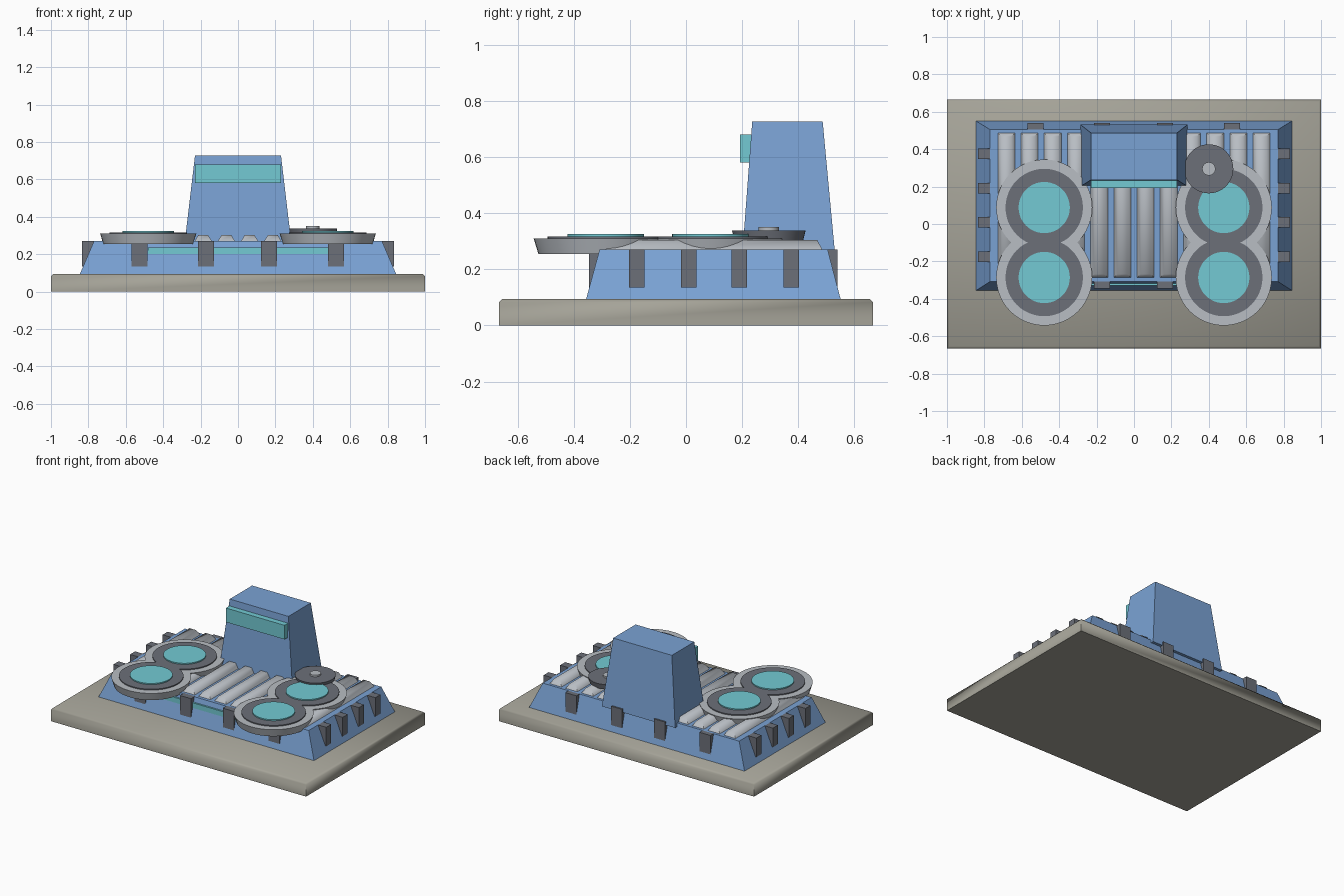
import bpy, bmesh, math

if "Cube" in bpy.data.objects:
    bpy.data.objects.remove(bpy.data.objects["Cube"], do_unlink=True)


def material(name, r, g, b):
    """Flat colour given in 0-255 display values, stored as linear."""
    lin = [((c / 255 + 0.055) / 1.055) ** 2.4 for c in (r, g, b)] + [1]
    m = bpy.data.materials.new(name)
    m.use_nodes = True
    m.diffuse_color = lin
    m.node_tree.nodes["Principled BSDF"].inputs["Base Color"].default_value = lin
    return m


blue = material("hull blue", 122, 162, 212)
stone = material("warm stone", 165, 163, 152)
light = material("light grey", 184, 189, 195)
dark = material("dark grey", 108, 112, 121)
cyan = material("glass cyan", 115, 202, 211)


def build(name, rings, mat, smooth=0):
    """Skin stacked rings of points into a closed solid."""
    bm = bmesh.new()
    rows = [[bm.verts.new(p) for p in ring] for ring in rings]
    n = len(rows[0])
    for a, b in zip(rows, rows[1:]):
        for i in range(n):
            j = (i + 1) % n
            bm.faces.new((a[i], a[j], b[j], b[i]))
    bm.faces.new(rows[0][::-1])
    bm.faces.new(rows[-1])
    bmesh.ops.recalc_face_normals(bm, faces=bm.faces)
    mesh = bpy.data.meshes.new(name)
    bm.to_mesh(mesh)
    bm.free()
    mesh.materials.append(mat)
    ob = bpy.data.objects.new(name, mesh)
    bpy.context.collection.objects.link(ob)
    if smooth:
        bpy.ops.object.select_all(action="DESELECT")
        ob.select_set(True)
        bpy.context.view_layer.objects.active = ob
        bpy.ops.object.shade_smooth_by_angle(angle=math.radians(smooth))
    return ob


def rect(x0, x1, y0, y1, z):
    return [(x0, y0, z), (x1, y0, z), (x1, y1, z), (x0, y1, z)]


def box(name, x0, x1, y0, y1, z0, z1, mat):
    return build(name, [rect(x0, x1, y0, y1, z0), rect(x0, x1, y0, y1, z1)], mat)


def disc(name, x, y, profile, mat, n=48):
    """Round solid from (radius, height) pairs."""
    rings = [[(x + r * math.cos(math.tau * i / n), y + r * math.sin(math.tau * i / n), z)
              for i in range(n)] for r, z in profile]
    return build(name, rings, mat, 40)


# Ground slab with a chamfered top edge
build("base_slab", [rect(-1, 1, -0.666, 0.666, 0), rect(-1, 1, -0.666, 0.666, 0.083),
                    rect(-0.988, 0.988, -0.654, 0.654, 0.095)], stone, 60)

# Sloped hull and tower
build("hull", [rect(-0.847, 0.847, -0.357, 0.552, 0.09),
               rect(-0.77, 0.77, -0.308, 0.505, 0.27)], blue)
build("tower", [rect(-0.287, 0.287, 0.2, 0.532, 0.245),
                rect(-0.23, 0.23, 0.236, 0.487, 0.727)], blue)
box("tower_window", -0.23, 0.23, 0.193, 0.26, 0.58, 0.68, cyan)
box("front_light_strip", -0.48, 0.48, -0.33, -0.29, 0.2, 0.236, cyan)

# Buttresses around the hull
for i, x in enumerate((-0.527, -0.17, 0.166, 0.525)):
    box(f"front_buttress_{i}", x - 0.043, x + 0.043, -0.345, -0.3, 0.135, 0.27, dark)
    box(f"back_buttress_{i}", x - 0.043, x + 0.043, 0.5, 0.54, 0.135, 0.27, dark)
for i, y in enumerate((-0.175, 0.01, 0.19, 0.375)):
    for side, s in (("left", 1), ("right", -1)):
        xs = sorted((s * 0.77, s * 0.834))
        box(f"{side}_buttress_{i}", *xs, y - 0.028, y + 0.028, 0.135, 0.27, dark)

# Roof ribs
for i in range(12):
    x = -0.682 + i * 0.124
    build(f"roof_rib_{i}", [rect(x - 0.051, x + 0.051, -0.29, 0.49, 0.262),
                            rect(x - 0.025, x + 0.025, -0.268, 0.468, 0.304)], light, 65)

# Paired landing pads
for side, x in (("left", 0.48), ("right", -0.48)):
    for place, y in (("front", -0.286), ("back", 0.088)):
        name = f"{side}_{place}_pad"
        disc(name, x, y, [(0.24, 0.255), (0.257, 0.31)], light)
        disc(name + "_ring", x, y, [(0.207, 0.3), (0.207, 0.317)], dark)
        disc(name + "_light", x, y, [(0.137, 0.31), (0.137, 0.325)], cyan)

# Small dish beside the tower
disc("dish", 0.4, 0.295, [(0.122, 0.3), (0.131, 0.338)], dark)
disc("dish_hub", 0.4, 0.295, [(0.036, 0.33), (0.036, 0.35)], light, 16)
